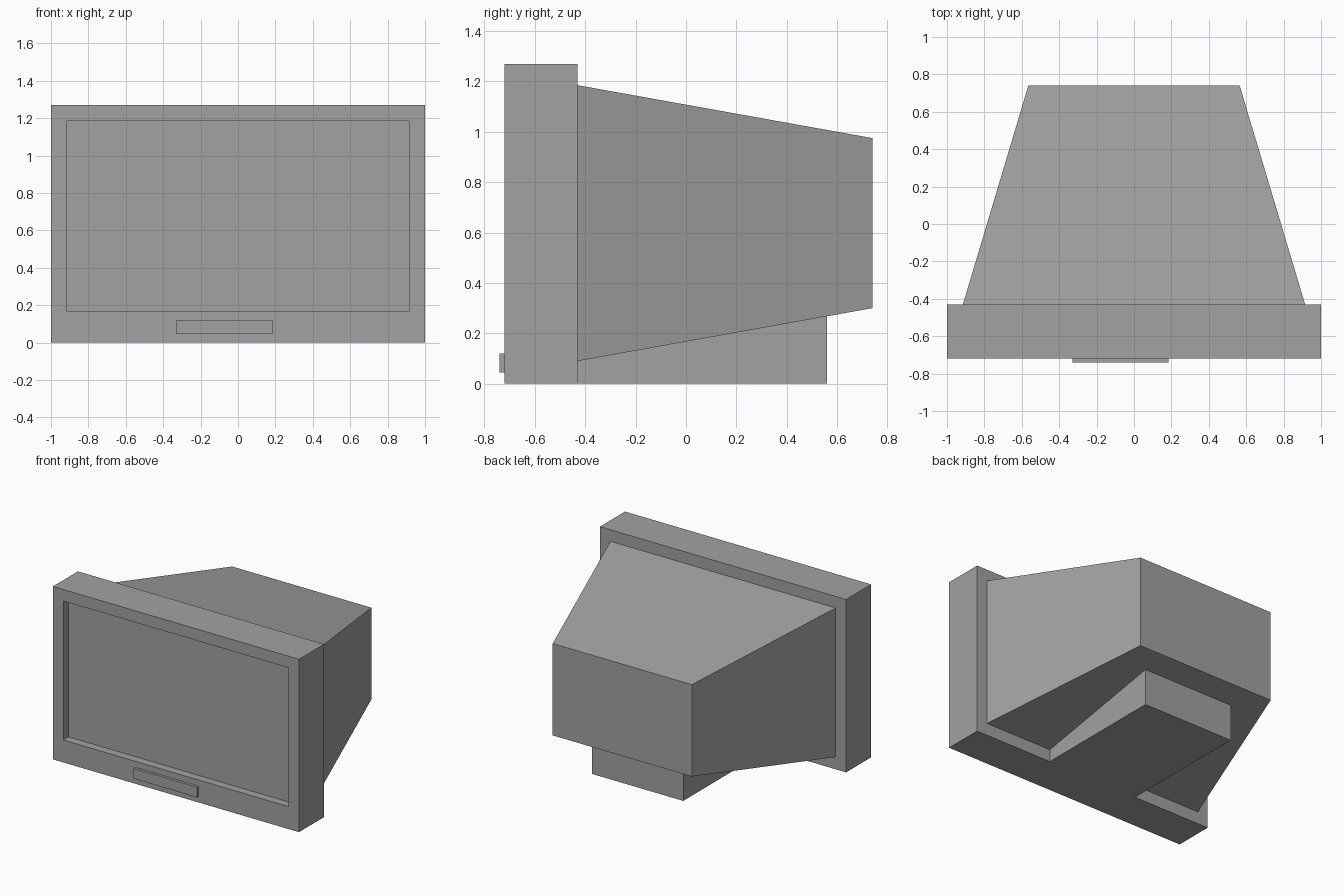
import bpy
import bmesh

# Remove the default cube if present
cube = bpy.data.objects.get("Cube")
if cube:
    bpy.data.objects.remove(cube, do_unlink=True)

# Single grey plastic
grey = bpy.data.materials.new("grey_plastic")
grey.use_nodes = True
colour = (0.36, 0.36, 0.36, 1)
grey.diffuse_color = colour
grey.node_tree.nodes["Principled BSDF"].inputs["Base Color"].default_value = colour


def loft(name, rings):
    """Closed solid through rectangles given as (y, x_min, x_max, z_min, z_max)."""
    bm = bmesh.new()
    loops = []
    for y, x0, x1, z0, z1 in rings:
        corners = ((x0, z0), (x1, z0), (x1, z1), (x0, z1))
        loops.append([bm.verts.new((x, y, z)) for x, z in corners])
    for a, b in zip(loops, loops[1:]):
        for i in range(4):
            j = (i + 1) % 4
            bm.faces.new((a[i], a[j], b[j], b[i]))
    bm.faces.new(loops[0])
    bm.faces.new(loops[-1])
    bmesh.ops.recalc_face_normals(bm, faces=bm.faces)
    mesh = bpy.data.meshes.new(name)
    bm.to_mesh(mesh)
    bm.free()
    mesh.materials.append(grey)
    obj = bpy.data.objects.new(name, mesh)
    bpy.context.collection.objects.link(obj)
    return obj


FRONT, JOIN, BACK = -0.72, -0.43, 0.74
RECESS = 0.06
outer = (-1, 1, 0, 1.27)
screen = (-0.915, 0.915, 0.165, 1.185)

# Front frame with the screen sunk into it
loft("screen_frame", [(JOIN, *outer), (FRONT, *outer),
                      (FRONT, *screen), (FRONT + RECESS, *screen)])

# Tapered rear housing
loft("rear_housing", [(JOIN, -0.915, 0.915, 0.09, 1.185),
                      (BACK, -0.565, 0.565, 0.30, 0.975)])

# Foot under the housing, its top hidden inside
loft("foot", [(JOIN, -0.37, 0.37, 0, 0.4), (0.56, -0.37, 0.37, 0, 0.4)])

# Raised control panel below the screen
loft("control_panel", [(FRONT, -0.33, 0.185, 0.045, 0.12),
                       (-BACK, -0.33, 0.185, 0.045, 0.12)])
